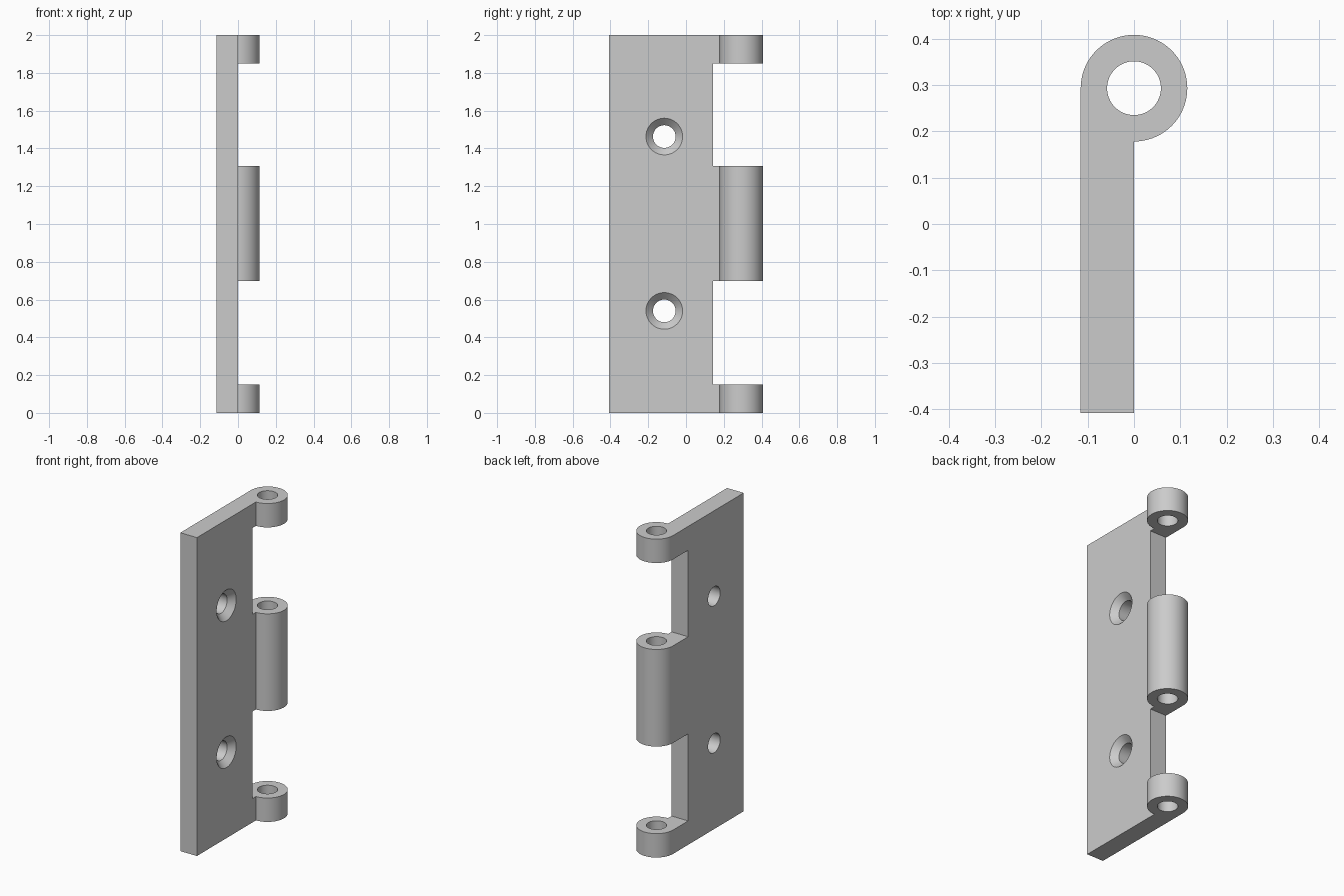
import bpy, bmesh
from math import sin, cos, pi, radians

if "Cube" in bpy.data.objects:
    bpy.data.objects.remove(bpy.data.objects["Cube"])

THICK, HALF_W, HEIGHT = 0.115, 0.408, 2.0
PIN_Y = HALF_W - THICK          # barrel axis
PIN_R = 0.058
SCREW_Y, SCREW_R, SINK_R = -0.115, 0.06, 0.097

steel = bpy.data.materials.new("grey steel")
steel.use_nodes = True
GREY = (0.6, 0.6, 0.6, 1)
steel.diffuse_color = GREY
steel.node_tree.nodes["Principled BSDF"].inputs["Base Color"].default_value = GREY


def make_object(name, bm):
    bmesh.ops.recalc_face_normals(bm, faces=bm.faces)
    mesh = bpy.data.meshes.new(name)
    bm.to_mesh(mesh)
    bm.free()
    mesh.materials.append(steel)
    obj = bpy.data.objects.new(name, mesh)
    bpy.context.collection.objects.link(obj)
    return obj


def loft(name, rings):
    """Closed solid through a list of matching point rings."""
    bm = bmesh.new()
    loops = [[bm.verts.new(p) for p in ring] for ring in rings]
    n = len(loops[0])
    for a, b in zip(loops, loops[1:]):
        for i in range(n):
            j = (i + 1) % n
            bm.faces.new((a[i], a[j], b[j], b[i]))
    bm.faces.new(loops[0])
    bm.faces.new(loops[-1])
    return make_object(name, bm)


def prism(name, outline, z0, z1):
    return loft(name, [[(x, y, z) for x, y in outline] for z in (z0, z1)])


def circle(r, n=64):
    return [(r * cos(2 * pi * i / n), r * sin(2 * pi * i / n)) for i in range(n)]


# Leaf and barrel share one extruded outline
arc = [radians(-90 + 270 * i / 54) for i in range(55)]
outline = [(-THICK, -HALF_W), (0, -HALF_W)]
outline += [(THICK * cos(a), PIN_Y + THICK * sin(a)) for a in arc]
leaf = prism("hinge_leaf", outline, 0, HEIGHT)

# Gaps between the knuckles
gap = [(-0.3, 0.143), (0.3, 0.143), (0.3, 0.6), (-0.3, 0.6)]
cutters = [prism("knuckle_gap", gap, z0, z1) for z0, z1 in ((0.15, 0.697), (1.307, 1.85))]

# Pin bore through the barrel
cutters.append(prism("pin_bore", [(x, y + PIN_Y) for x, y in circle(PIN_R)], -0.1, HEIGHT + 0.1))

# Countersunk screw holes
sink = SINK_R - SCREW_R
steps = ((-0.2, SCREW_R), (-sink, SCREW_R), (0.02, SINK_R + 0.02))
for z in (0.54, 1.463):
    cutters.append(loft("screw_hole", [[(x, SCREW_Y + u, z + v) for u, v in circle(r)]
                                       for x, r in steps]))

for cutter in cutters:
    cutter.hide_render = True
    mod = leaf.modifiers.new(cutter.name, "BOOLEAN")
    mod.operation, mod.solver, mod.object = "DIFFERENCE", "EXACT", cutter

# Bake the cuts and drop the helpers
graph = bpy.context.evaluated_depsgraph_get()
baked = bpy.data.meshes.new_from_object(leaf.evaluated_get(graph))
leaf.modifiers.clear()
leaf.data = baked
for cutter in cutters:
    bpy.data.objects.remove(cutter)

# Smooth barrel with crisp edges
bpy.ops.object.select_all(action="DESELECT")
leaf.select_set(True)
bpy.context.view_layer.objects.active = leaf
bpy.ops.object.shade_smooth_by_angle(angle=radians(30))
weighted = leaf.modifiers.new("flat_faces", "WEIGHTED_NORMAL")
weighted.keep_sharp = True
